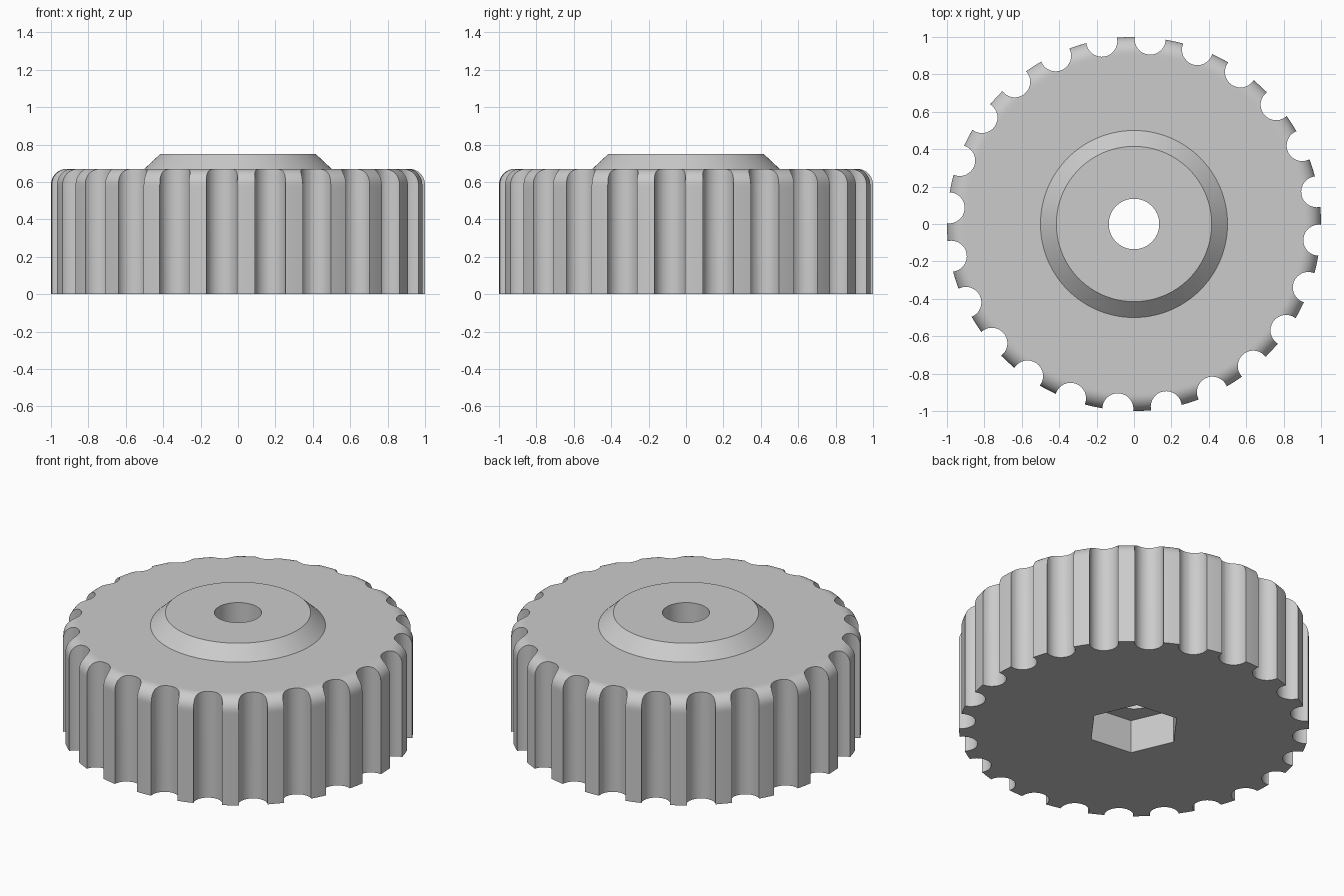
import bpy
import bmesh
from math import sin, cos, pi, radians
from mathutils import Matrix

SEGMENTS = 144
NOTCHES = 24
FILLET = 0.085
TOP = 0.67

cube = bpy.data.objects.get("Cube")
if cube:
    bpy.data.objects.remove(cube, do_unlink=True)

grey = bpy.data.materials.new("plain_grey")
grey.use_nodes = True
colour = (0.6, 0.6, 0.6, 1)
grey.diffuse_color = colour
grey.node_tree.nodes["Principled BSDF"].inputs["Base Color"].default_value = colour


def make_object(name, bm):
    bmesh.ops.recalc_face_normals(bm, faces=bm.faces)
    mesh = bpy.data.meshes.new(name)
    bm.to_mesh(mesh)
    bm.free()
    mesh.materials.append(grey)
    obj = bpy.data.objects.new(name, mesh)
    bpy.context.collection.objects.link(obj)
    return obj


def lathe(name, profile):
    """Revolve a closed (radius, height) loop around z."""
    bm = bmesh.new()
    rings = []
    for i in range(SEGMENTS):
        a = 2 * pi * i / SEGMENTS
        rings.append([bm.verts.new((r * cos(a), r * sin(a), z)) for r, z in profile])
    for i, ring in enumerate(rings):
        following = rings[(i + 1) % SEGMENTS]
        for j in range(len(profile)):
            k = (j + 1) % len(profile)
            bm.faces.new((ring[j], following[j], following[k], ring[k]))
    return make_object(name, bm)


def add_prism(bm, sides, radius, centre, depth, turn):
    bmesh.ops.create_cone(
        bm, cap_ends=True, segments=sides, radius1=radius, radius2=radius, depth=depth,
        matrix=Matrix.Translation(centre) @ Matrix.Rotation(turn, 4, "Z"))


# Knob body: rounded upper rim, chamfered boss and through hole
rim = [(1 - FILLET + FILLET * cos(t), TOP - FILLET + FILLET * sin(t))
       for t in (i * pi / 20 for i in range(11))]
profile = [(0.135, 0), (1, 0), (1, 0.57)] + rim
profile += [(0.9, TOP), (0.5, TOP), (0.415, 0.75), (0.135, 0.75)]
knob = lathe("grip_knob", profile)

# Cutter: grip notches around the rim and the hexagonal nut pocket below
bm = bmesh.new()
for i in range(NOTCHES):
    a = radians(10) + 2 * pi * i / NOTCHES
    add_prism(bm, 32, 0.083, (0.992 * cos(a), 0.992 * sin(a), 0.4), 1.2, a)
add_prism(bm, 6, 0.272, (0, 0, 0), 0.42, radians(23.5))
cutter = make_object("notch_cutter", bm)
cutter.hide_render = True

# Cut the knob, then drop the cutter
cut = knob.modifiers.new("notches", "BOOLEAN")
cut.operation = "DIFFERENCE"
cut.solver = "EXACT"
cut.object = cutter
bpy.ops.object.select_all(action="DESELECT")
knob.select_set(True)
bpy.context.view_layer.objects.active = knob
bpy.ops.object.modifier_apply(modifier=cut.name)
bpy.data.objects.remove(cutter, do_unlink=True)

bpy.ops.object.shade_smooth_by_angle(angle=radians(30))
